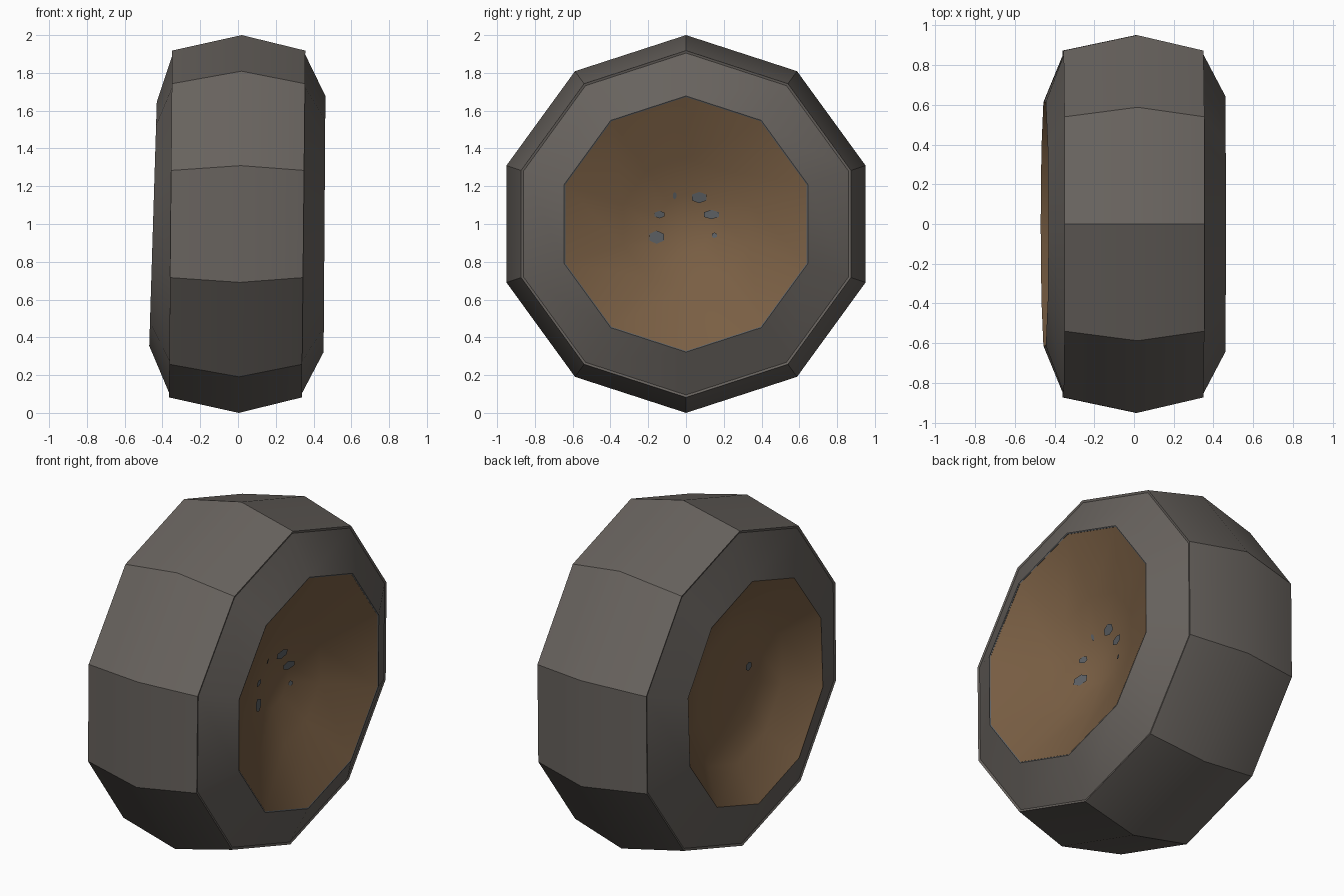
import bpy, bmesh, math
from mathutils import Vector

if "Cube" in bpy.data.objects:
    bpy.data.objects.remove(bpy.data.objects["Cube"])

N = 10  # sides of the wheel


def mat(name, rgb):
    m = bpy.data.materials.new(name)
    m.diffuse_color = (*rgb, 1)
    m.use_nodes = True
    m.node_tree.nodes["Principled BSDF"].inputs["Base Color"].default_value = m.diffuse_color
    return m


RUBBER = mat("dark rubber", (0.138, 0.124, 0.112))
BROWN = mat("brown hub", (0.195, 0.115, 0.058))
STEEL = mat("blue grey metal", (0.11, 0.12, 0.13))


def add(name, bm, material):
    me = bpy.data.meshes.new(name)
    bm.to_mesh(me)
    bm.free()
    me.materials.append(material)
    ob = bpy.data.objects.new(name, me)
    bpy.context.collection.objects.link(ob)
    return ob


def lathe(name, profile, material, smooth_angle=None):
    """Revolve (x, radius, lean) about the axle; lean tilts that ring with height."""
    bm = bmesh.new()
    rings = []
    for x, r, lean in profile:
        if r == 0:
            rings.append([bm.verts.new((x, 0, 1))] * N)
            continue
        ring = []
        for i in range(N):
            a = 2 * math.pi * i / N
            y, z = r * math.sin(a), r * math.cos(a)
            ring.append(bm.verts.new((x + lean * z, y, 1 + z)))
        rings.append(ring)
    for a, b in zip(rings, rings[1:]):
        for i in range(N):
            j = (i + 1) % N
            bm.faces.new(list(dict.fromkeys([b[i], b[j], a[j], a[i]])))
    ob = add(name, bm, material)
    if smooth_angle:
        bpy.ops.object.select_all(action='DESELECT')
        ob.select_set(True)
        bpy.context.view_layer.objects.active = ob
        bpy.ops.object.shade_smooth_by_angle(angle=math.radians(smooth_angle))
    return ob


# tyre: left sidewall, tread with a slight crown, right sidewall
lathe("tyre", [
    (-0.45, 0.645, 0.031), (-0.352, 0.905, 0.009), (-0.357, 0.918, 0.009),
    (0.012, 1.0, 0.008),
    (0.347, 0.918, 0.010), (0.343, 0.905, 0.010), (0.458, 0.678, 0.007)], RUBBER, 30)

# right hub: smooth bowl, with a thin metal lip at its edge
BOWL = [(0.0, 0.205), (0.15, 0.222), (0.35, 0.30), (0.672, 0.455)]


def bowl(r):
    for (r0, x0), (r1, x1) in zip(BOWL, BOWL[1:]):
        if r <= r1:
            return x0 + (x1 - x0) * (r - r0) / (r1 - r0)


lathe("hub_right", [(x, r, 0.007 * r) for r, x in reversed(BOWL)], BROWN, 60)
lathe("metal_lip", [(0.458, 0.678, 0.007), (0.455, 0.672, 0.007)], STEEL)

# left hub: stepped dish
lathe("hub_left", [
    (-0.27, 0, 0.0), (-0.275, 0.30, 0.02), (-0.32, 0.45, 0.02),
    (-0.45, 0.645, 0.031)], BROWN, 50)


# small metal flecks showing in both hubs
def fleck(name, y, z, w, h, surface):
    bm = bmesh.new()
    bmesh.ops.create_circle(bm, cap_ends=True, segments=6, radius=0.5)
    for v in bm.verts:
        yy, zz = y + v.co.x * w, z + v.co.y * h
        v.co = Vector((surface(yy, zz), yy, 1 + zz))
    add(name, bm, STEEL)


for k, spot in enumerate([(0.07, 0.14, 0.09, 0.06), (0.135, 0.05, 0.09, 0.05),
                          (-0.155, -0.07, 0.09, 0.07), (-0.14, 0.05, 0.06, 0.04),
                          (-0.06, 0.15, 0.02, 0.04), (0.15, -0.06, 0.03, 0.03)]):
    fleck(f"right_fleck_{k + 1}", *spot, lambda y, z: bowl(math.hypot(y, z)) + 0.009)
fleck("left_fleck", -0.18, 0.04, 0.06, 0.05, lambda y, z: -0.281 + 0.02 * z)
